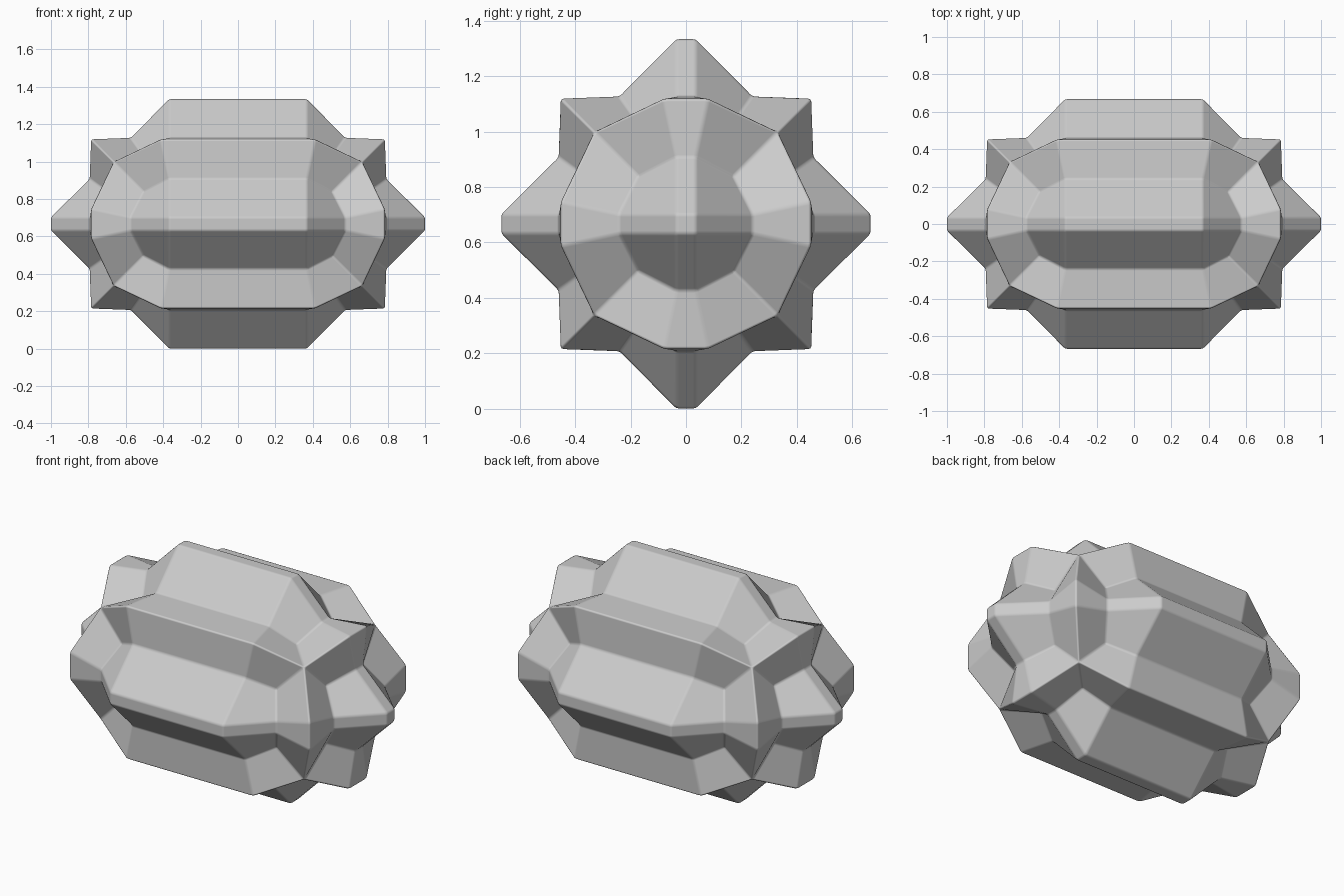
import bpy
import bmesh
from math import radians
from mathutils import Vector

cube = bpy.data.objects.get("Cube")
if cube:
    bpy.data.objects.remove(cube, do_unlink=True)

HALF = 0.667      # half height and depth
STRETCH = 0.333   # how far each half is drawn out along x
STRIP = 0.035     # half width of the flat strips along the ridges

grey = bpy.data.materials.new("plain_grey")
grey.use_nodes = True
colour = (0.6, 0.6, 0.6, 1)
grey.diffuse_color = colour
grey.node_tree.nodes["Principled BSDF"].inputs["Base Color"].default_value = colour

bm = bmesh.new()


def point(axis, side, third, a, b, c):
    """Place a point by its distance along three named axes."""
    co = Vector()
    co[axis], co[side], co[third] = a, b, c
    return bm.verts.new(co)


# One eighth of the spiked body: a spike face and two collar faces per axis
for axis in range(3):
    for side in ((axis + 1) % 3, (axis + 2) % 3):
        third = 3 - axis - side
        foot = point(axis, side, third, 0.46, 0.24, STRIP)
        rim = point(axis, side, third, 0.452, 0.452, 0.08)
        corner = point(axis, side, third, 0.333, 0.333, 0.333)
        valley = point(axis, side, third, 0.36, 0.17, 0.17)
        bm.faces.new((foot, rim, corner, valley))
    tip = point(axis, side, third, HALF, STRIP, STRIP)
    other = point(axis, third, side, 0.46, 0.24, STRIP)
    bm.faces.new((tip, foot, valley, other))
bmesh.ops.remove_doubles(bm, verts=bm.verts, dist=0.001)

# Carry the open borders to the three middle planes
for axis in range(3):
    border = [e for e in bm.edges
              if e.is_boundary and all(v.co[axis] < 0.1 for v in e.verts)]
    new = bmesh.ops.extrude_edge_only(bm, edges=border)["geom"]
    for v in new:
        if isinstance(v, bmesh.types.BMVert):
            v.co[axis] = 0

# Lengthen the body along x
for v in bm.verts:
    if v.co.x > 0.001:
        v.co.x += STRETCH

# Make every face look outward
bmesh.ops.recalc_face_normals(bm, faces=bm.faces)
outer = max(bm.faces, key=lambda f: f.calc_center_median().z)
if outer.normal.z < 0:
    bmesh.ops.reverse_faces(bm, faces=bm.faces)

mesh = bpy.data.meshes.new("spiked_body")
bm.to_mesh(mesh)
bm.free()
mesh.materials.append(grey)
body = bpy.data.objects.new("spiked_body", mesh)
body.location.z = HALF
bpy.context.collection.objects.link(body)

# Mirror the eighth into the whole and soften the edges
mirror = body.modifiers.new("mirror", "MIRROR")
mirror.use_axis = (True, True, True)
mirror.merge_threshold = 0.001
bevel = body.modifiers.new("soft_edges", "BEVEL")
bevel.width = 0.01
bevel.segments = 2
bevel.limit_method = "ANGLE"
bevel.angle_limit = radians(12)
bevel.harden_normals = True
for face in mesh.polygons:
    face.use_smooth = True
